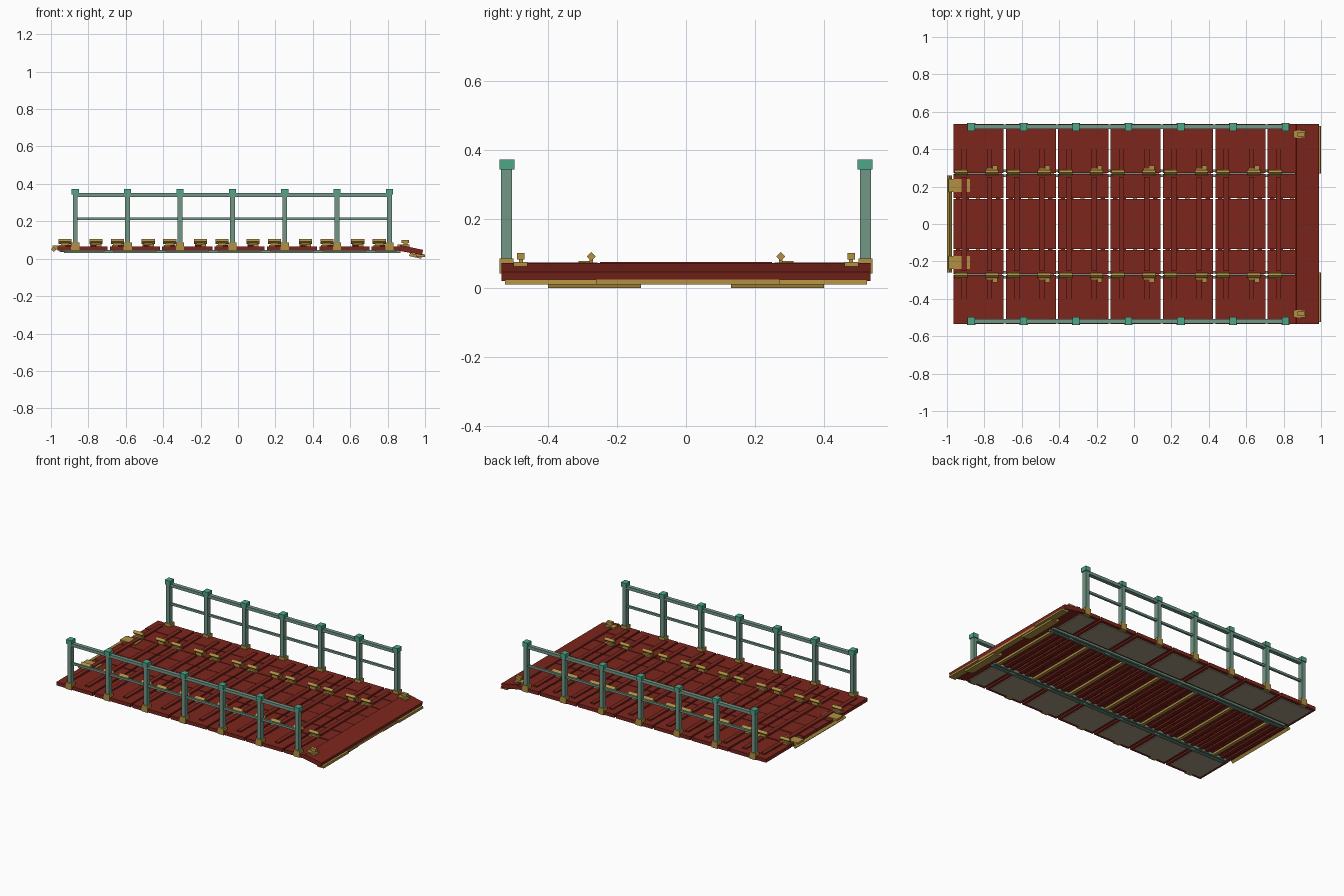
import bpy, bmesh
from mathutils import Matrix

if "Cube" in bpy.data.objects:
    bpy.data.objects.remove(bpy.data.objects["Cube"])


def material(name, rgb):
    m = bpy.data.materials.new(name)
    m.diffuse_color = (*rgb, 1)
    m.use_nodes = True
    m.node_tree.nodes["Principled BSDF"].inputs["Base Color"].default_value = m.diffuse_color
    return m


RED = material("red_wood", (0.205, 0.019, 0.012))
BRASS = material("brass", (0.44, 0.28, 0.055))
POST = material("grey_green_metal", (0.165, 0.31, 0.235))
CAP = material("bright_green_metal", (0.075, 0.38, 0.245))
GREY = material("grey_panel", (0.36, 0.31, 0.225))


def box(bm, x0, x1, y0, y1, z0, z1):
    mat = Matrix.Translation(((x0 + x1) / 2, (y0 + y1) / 2, (z0 + z1) / 2))
    mat = mat @ Matrix.Diagonal((x1 - x0, y1 - y0, z1 - z0, 1))
    bmesh.ops.create_cube(bm, size=1, matrix=mat)


def sides(bm, x0, x1, y0, y1, z0, z1):
    """A box and its mirror image across y = 0."""
    box(bm, x0, x1, y0, y1, z0, z1)
    box(bm, x0, x1, -y1, -y0, z0, z1)


def prism(bm, pts, axis, a, b):
    """Extrude a profile: (x, z) along y, or (y, z) along x."""
    place = (lambda p, t: (p[0], t, p[1])) if axis == 'y' else (lambda p, t: (t, p[0], p[1]))
    v0 = [bm.verts.new(place(p, a)) for p in pts]
    v1 = [bm.verts.new(place(p, b)) for p in pts]
    bm.faces.new(v0)
    bm.faces.new(v1[::-1])
    n = len(pts)
    for i in range(n):
        j = (i + 1) % n
        bm.faces.new((v0[j], v0[i], v1[i], v1[j]))


def diamond(c, z, r):
    return [(c - r, z), (c, z - r), (c + r, z), (c, z + r)]


def finish(bm, name, mat):
    bmesh.ops.recalc_face_normals(bm, faces=bm.faces)
    me = bpy.data.meshes.new(name)
    bm.to_mesh(me)
    bm.free()
    me.materials.append(mat)
    bpy.context.collection.objects.link(bpy.data.objects.new(name, me))


PITCH = 0.28
starts = [-0.965 + PITCH * i for i in range(7)]
sections = [(s, s + 0.268 if i < 6 else 0.868) for i, s in enumerate(starts)]
posts = [-0.87 + PITCH * i for i in range(7)]

# Deck boards: two outer and two inner boards on each side of every section
outer, inner = bmesh.new(), bmesh.new()
for x0, x1 in sections:
    sides(outer, x0, x1, 0.274, 0.4, 0.043, 0.063)
    sides(outer, x0, x1, 0.4, 0.535, 0.043, 0.066)
    sides(inner, x0, x1, 0.138, 0.267, 0.045, 0.064)
    sides(inner, x0, x1, 0.001, 0.133, 0.045, 0.065)
finish(outer, "outer_deck_boards", RED)
finish(inner, "inner_deck_boards", RED)

# Raised battens across the boards
bm = bmesh.new()
for s, (x0, x1) in zip(starts, sections):
    for off in (0.058, 0.193):
        x = s + off
        if x + 0.014 > x1:
            continue
        sides(bm, x - 0.014, x + 0.014, 0.29, 0.487, 0.055, 0.074)
        box(bm, x - 0.014, x + 0.014, -0.25, 0.25, 0.055, 0.076)
finish(bm, "deck_battens", RED)

# Joists across the underside of the inner deck, one brass bar per section
joists, bars = bmesh.new(), bmesh.new()
for s, (x0, x1) in zip(starts, sections):
    for off in (0.025, 0.07, 0.19, 0.238):
        if s + off + 0.012 < x1:
            box(joists, s + off - 0.012, s + off + 0.012, -0.262, 0.262, 0.035, 0.047)
    c = s + 0.13
    box(bars, c - 0.011, c + 0.011, -0.262, 0.262, 0.031, 0.047)
finish(joists, "underside_joists", RED)
finish(bars, "underside_cross_bars", BRASS)

# Grey panels under the outer boards
bm = bmesh.new()
for x0, x1 in sections:
    sides(bm, x0 + 0.018, x1 - 0.018, 0.302, 0.515, 0.038, 0.045)
finish(bm, "underside_panels", GREY)

# Long stringers below the seams
bm = bmesh.new()
sides(bm, -0.93, 0.87, 0.25, 0.264, 0.03, 0.046)
sides(bm, -0.93, 0.87, 0.277, 0.291, 0.03, 0.046)
for x0, x1 in sections:
    sides(bm, x0 + 0.01, x1 - 0.01, 0.26, 0.28, 0.036, 0.044)
finish(bm, "stringers", POST)

# Cleats over the seams: diamond bar, stem and foot
bars, feet = bmesh.new(), bmesh.new()
for s, (x0, x1) in zip(starts, sections):
    for k, off in enumerate((0.04, 0.205)):
        x = s + off
        if x > x1:
            continue
        for sy in (1, -1):
            prism(bars, diamond(sy * 0.275, 0.091, 0.013), 'x', x - 0.035, x + 0.035)
        sides(bars, x - 0.022, x + 0.022, 0.27, 0.28, 0.045, 0.085)
        if k:
            sides(feet, x - 0.03, x + 0.03, 0.28, 0.298, 0.06, 0.078)
            sides(feet, x + 0.004, x + 0.03, 0.298, 0.312, 0.06, 0.078)
        else:
            sides(feet, x - 0.03, x + 0.03, 0.256, 0.292, 0.06, 0.074)
finish(bars, "cleats", BRASS)
finish(feet, "cleat_feet", BRASS)

# Railing posts, caps and bases
post, cap, base = bmesh.new(), bmesh.new(), bmesh.new()
for x in posts:
    sides(post, x - 0.013, x + 0.013, 0.504, 0.536, 0.06, 0.35)
    sides(cap, x - 0.019, x + 0.019, 0.498, 0.541, 0.343, 0.372)
    sides(base, x - 0.022, x + 0.022, 0.5, 0.541, 0.042, 0.086)
finish(post, "railing_posts", POST)
finish(cap, "post_caps", CAP)
finish(base, "post_bases", BRASS)

# Handrails
bm = bmesh.new()
sides(bm, -0.87, 0.81, 0.507, 0.533, 0.33, 0.35)
sides(bm, -0.87, 0.81, 0.513, 0.527, 0.206, 0.22)
finish(bm, "handrails", POST)

# Sloping ramp with a brass lip below its end
bm = bmesh.new()
prism(bm, [(0.868, 0.073), (0.99, 0.047), (0.983, 0.02), (0.862, 0.042)], 'y', -0.535, 0.535)
finish(bm, "ramp", RED)
bm = bmesh.new()
lip = [(0.95, 0.026), (0.998, 0.024), (1.0, 0.01), (0.952, 0.01)]
short_lip = [(0.95, 0.026), (0.988, 0.024), (0.988, 0.01), (0.952, 0.01)]
prism(bm, lip, 'y', 0.27, 0.525)
prism(bm, lip, 'y', -0.525, -0.26)
prism(bm, short_lip, 'y', -0.26, 0.27)
finish(bm, "ramp_lip", BRASS)
bm = bmesh.new()
skid = [(0.92, 0.03), (0.985, 0.016), (0.98, 0.0), (0.915, 0.014)]
prism(bm, skid, 'y', -0.40, -0.13)
prism(bm, skid, 'y', 0.13, 0.40)
finish(bm, "ramp_skids", BRASS)

# Ramp latches
bm = bmesh.new()
sides(bm, 0.853, 0.918, 0.46, 0.50, 0.06, 0.076)
sides(bm, 0.885, 0.905, 0.473, 0.485, 0.07, 0.09)
sides(bm, 0.875, 0.915, 0.468, 0.49, 0.083, 0.101)
finish(bm, "ramp_latches", BRASS)

# Hinge rod and its plates on the other end
bm = bmesh.new()
prism(bm, diamond(-0.986, 0.05, 0.014), 'y', -0.26, 0.26)
finish(bm, "hinge_rod", BRASS)
bm = bmesh.new()
sides(bm, -0.992, -0.921, 0.172, 0.24, 0.05, 0.07)
sides(bm, -0.892, -0.877, 0.172, 0.24, 0.055, 0.07)
finish(bm, "hinge_plates", BRASS)
